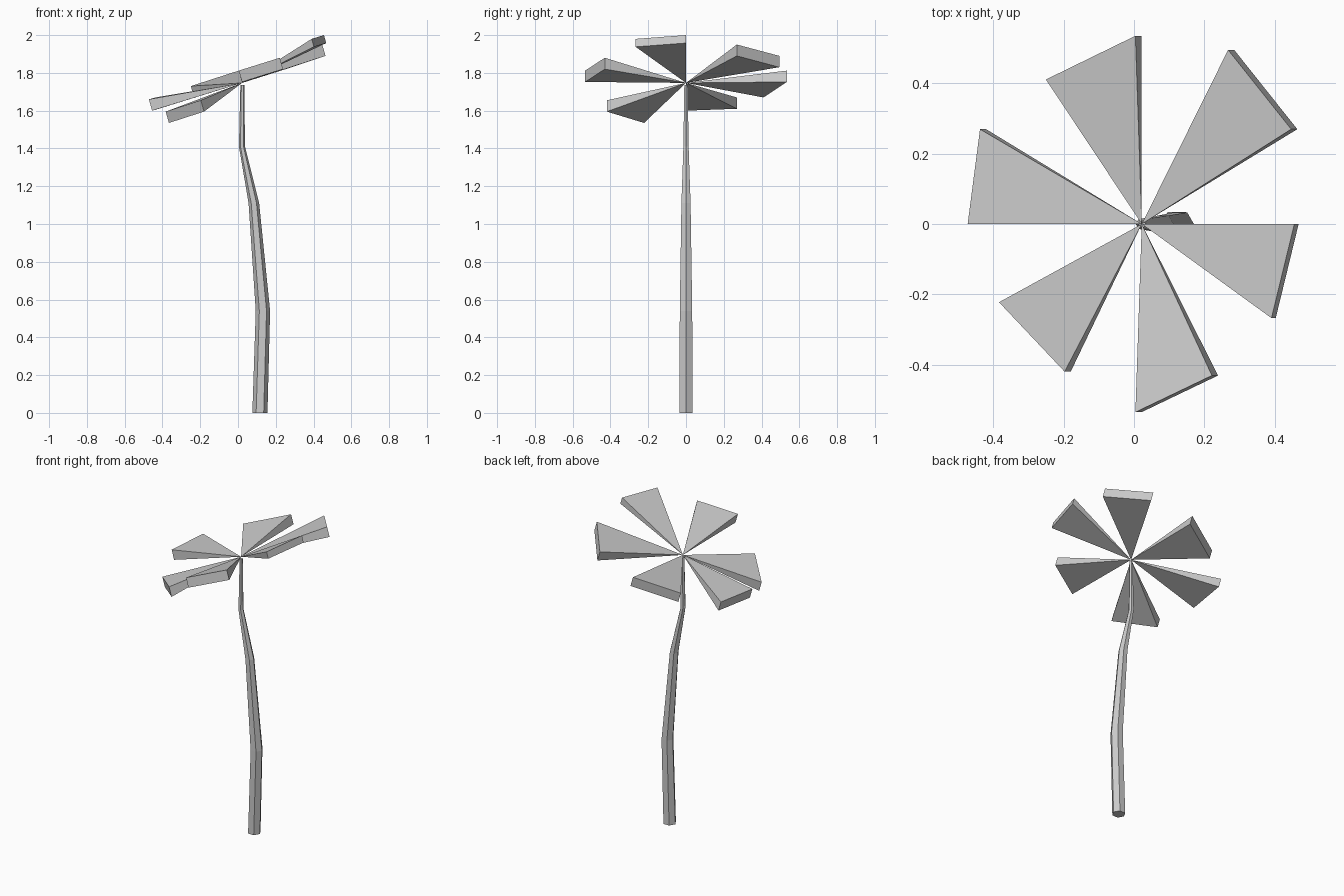
import bpy
import math

if "Cube" in bpy.data.objects:
    bpy.data.objects.remove(bpy.data.objects["Cube"])


def make_object(name, verts, faces):
    mesh = bpy.data.meshes.new(name)
    mesh.from_pydata(verts, [], faces)
    mesh.update()
    obj = bpy.data.objects.new(name, mesh)
    bpy.context.collection.objects.link(obj)
    return obj


# trunk: tapering six-sided tube along a bent path (centre x, z, radius)
SIDES = 6
path = [(0.116, 0.0, 0.04), (0.132, 0.54, 0.038), (0.084, 1.11, 0.028),
        (0.021, 1.41, 0.016), (0.023, 1.735, 0.0105)]
verts, faces = [], []
for cx, z, r in path:
    for i in range(SIDES):
        a = math.tau * i / SIDES
        verts.append((cx + r * math.cos(a), r * math.sin(a), z))
for k in range(len(path) - 1):
    for i in range(SIDES):
        j = (i + 1) % SIDES
        b = k * SIDES
        faces.append((b + i, b + j, b + SIDES + j, b + SIDES + i))
faces.append(tuple(reversed(range(SIDES))))
faces.append(tuple(range(len(verts) - SIDES, len(verts))))
make_object("trunk", verts, faces)

# leaves: wedges from one point, given by their two upper outer corners
# (counter-clockwise from above) and the end thickness
APEX = (0.022, 0.0, 1.747)
leaves = [
    ((0.39, -0.267, 1.98), (0.455, 0.0, 2.0), 0.042),
    ((0.446, 0.269, 1.95), (0.267, 0.494, 1.89), 0.06),
    ((0.004, 0.534, 1.812), (-0.25, 0.41, 1.73), 0.06),
    ((-0.437, 0.269, 1.67), (-0.472, 0.0, 1.66), 0.06),
    ((-0.383, -0.222, 1.595), (-0.197, -0.419, 1.655), 0.06),
    ((0.004, -0.534, 1.812), (0.221, -0.43, 1.88), 0.06),
]
for n, (p, q, h) in enumerate(leaves):
    low = [(v[0] + 0.29 * h, v[1], v[2] - h) for v in (p, q)]
    make_object(f"leaf_{n + 1}", [APEX, p, q, low[0], low[1]],
                [(0, 1, 2), (0, 4, 3), (0, 3, 1), (0, 2, 4), (1, 3, 4, 2)])
